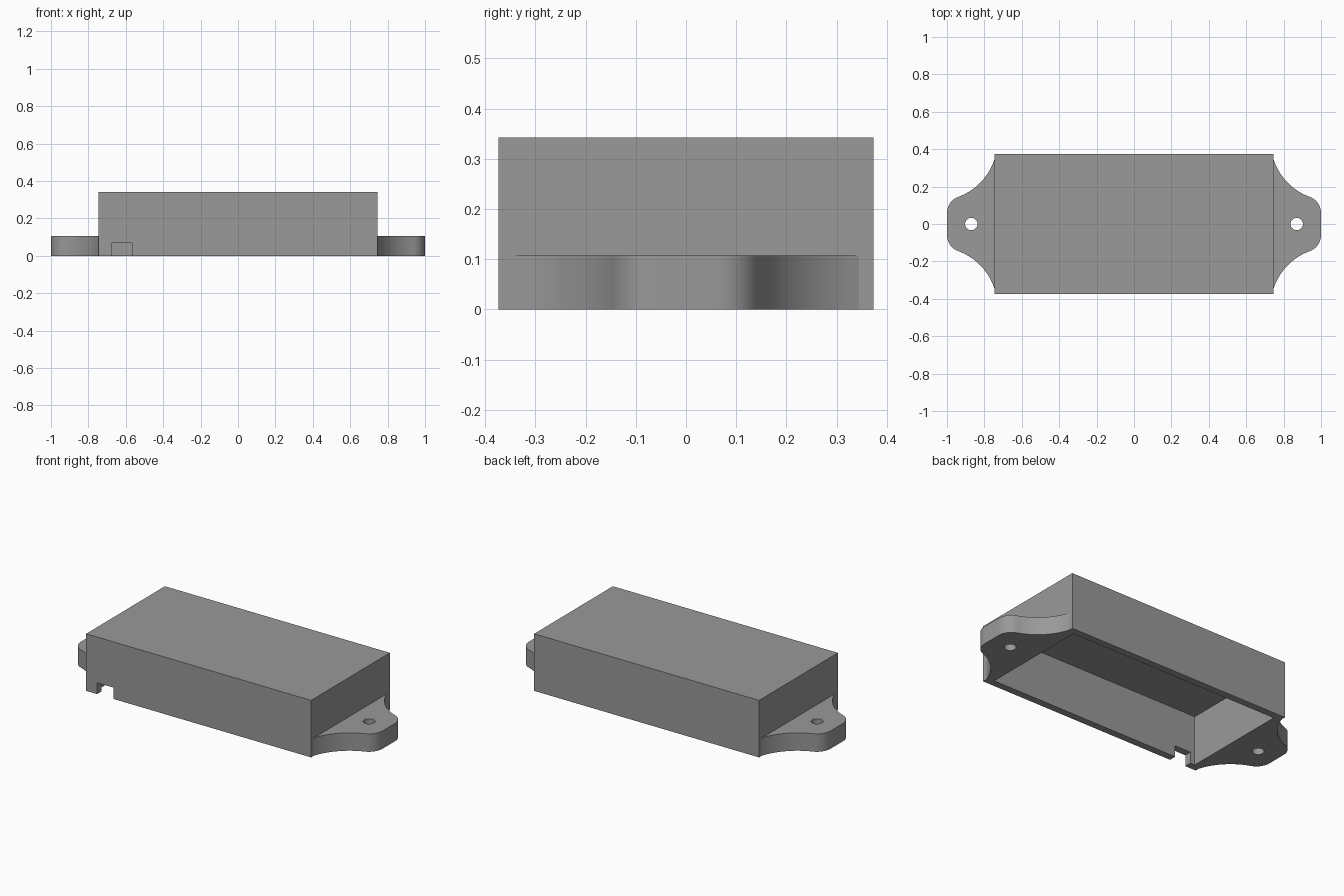
import bpy, bmesh, math

if "Cube" in bpy.data.objects:
    bpy.data.objects.remove(bpy.data.objects["Cube"])

HALF_X, HALF_Y, HEIGHT, WALL = 0.746, 0.373, 0.342, 0.043
TAB_H, HOLE_X, HOLE_R = 0.107, 0.87, 0.033

grey = bpy.data.materials.new("plain grey")
grey.diffuse_color = (0.32, 0.32, 0.32, 1)
grey.use_nodes = True
grey.node_tree.nodes["Principled BSDF"].inputs["Base Color"].default_value = grey.diffuse_color


def box(name, x0, x1, y0, y1, z0, z1):
    bm = bmesh.new()
    bmesh.ops.create_cube(bm, size=1)
    for v in bm.verts:
        v.co = (x1 if v.co.x > 0 else x0,
                y1 if v.co.y > 0 else y0,
                z1 if v.co.z > 0 else z0)
    return finish(name, bm)


def finish(name, bm):
    bmesh.ops.recalc_face_normals(bm, faces=bm.faces)
    mesh = bpy.data.meshes.new(name)
    bm.to_mesh(mesh)
    bm.free()
    mesh.materials.append(grey)
    obj = bpy.data.objects.new(name, mesh)
    bpy.context.collection.objects.link(obj)
    return obj


def select(obj):
    bpy.ops.object.select_all(action='DESELECT')
    obj.select_set(True)
    bpy.context.view_layer.objects.active = obj


def cut(obj, cutter):
    mod = obj.modifiers.new("cut", 'BOOLEAN')
    mod.operation, mod.solver, mod.object = 'DIFFERENCE', 'EXACT', cutter
    cutter.hide_render = True
    select(obj)
    bpy.ops.object.modifier_apply(modifier=mod.name)
    bpy.data.objects.remove(cutter)


def arc(cx, cy, r, a0, a1, n):
    return [(cx + r * math.cos(math.radians(a0 + (a1 - a0) * i / n)),
             cy + r * math.sin(math.radians(a0 + (a1 - a0) * i / n)))
            for i in range(n + 1)]


# Hollow cover, open underneath, with a cable notch in the front wall
cover = box("cover", -HALF_X, HALF_X, -HALF_Y, HALF_Y, 0, HEIGHT)
cut(cover, box("cavity", -HALF_X + WALL, HALF_X - WALL,
               -HALF_Y + WALL, HALF_Y - WALL, -0.1, HEIGHT - WALL))
cut(cover, box("cable_notch", -0.673, -0.566, -0.5, -0.3, -0.1, 0.068))

# Mounting tab outline: rounded tip flowing into a concave flare
TIP_R, FLARE_R, FLAT, BEND = 0.09, 0.32, 0.06, 70
tip = arc(1 - TIP_R, FLAT, TIP_R, 0, BEND, 10)
reach = TIP_R + FLARE_R
fx = 1 - TIP_R + reach * math.cos(math.radians(BEND))
fy = FLAT + reach * math.sin(math.radians(BEND))
end = 180 + math.degrees(math.asin((fy - 0.345) / FLARE_R))
flare = arc(fx, fy, FLARE_R, 180 + BEND, end, 16)
half = tip + flare[1:] + [(HALF_X - 0.006, 0.345)]
outline = half + [(x, -y) for x, y in reversed(half)]

for side, name in ((1, "right_tab"), (-1, "left_tab")):
    bm = bmesh.new()
    face = bm.faces.new([bm.verts.new((side * x, y, 0)) for x, y in outline])
    top = bmesh.ops.extrude_face_region(bm, geom=[face])["geom"]
    for v in top:
        if isinstance(v, bmesh.types.BMVert):
            v.co.z = TAB_H
    tab = finish(name, bm)

    # Screw hole
    bm = bmesh.new()
    bmesh.ops.create_cone(bm, cap_ends=True, segments=32, radius1=HOLE_R,
                          radius2=HOLE_R, depth=0.4)
    drill = finish("screw_hole", bm)
    drill.location.x = side * HOLE_X
    bpy.context.view_layer.update()
    cut(tab, drill)
    select(tab)
    bpy.ops.object.shade_smooth_by_angle(angle=math.radians(30))
